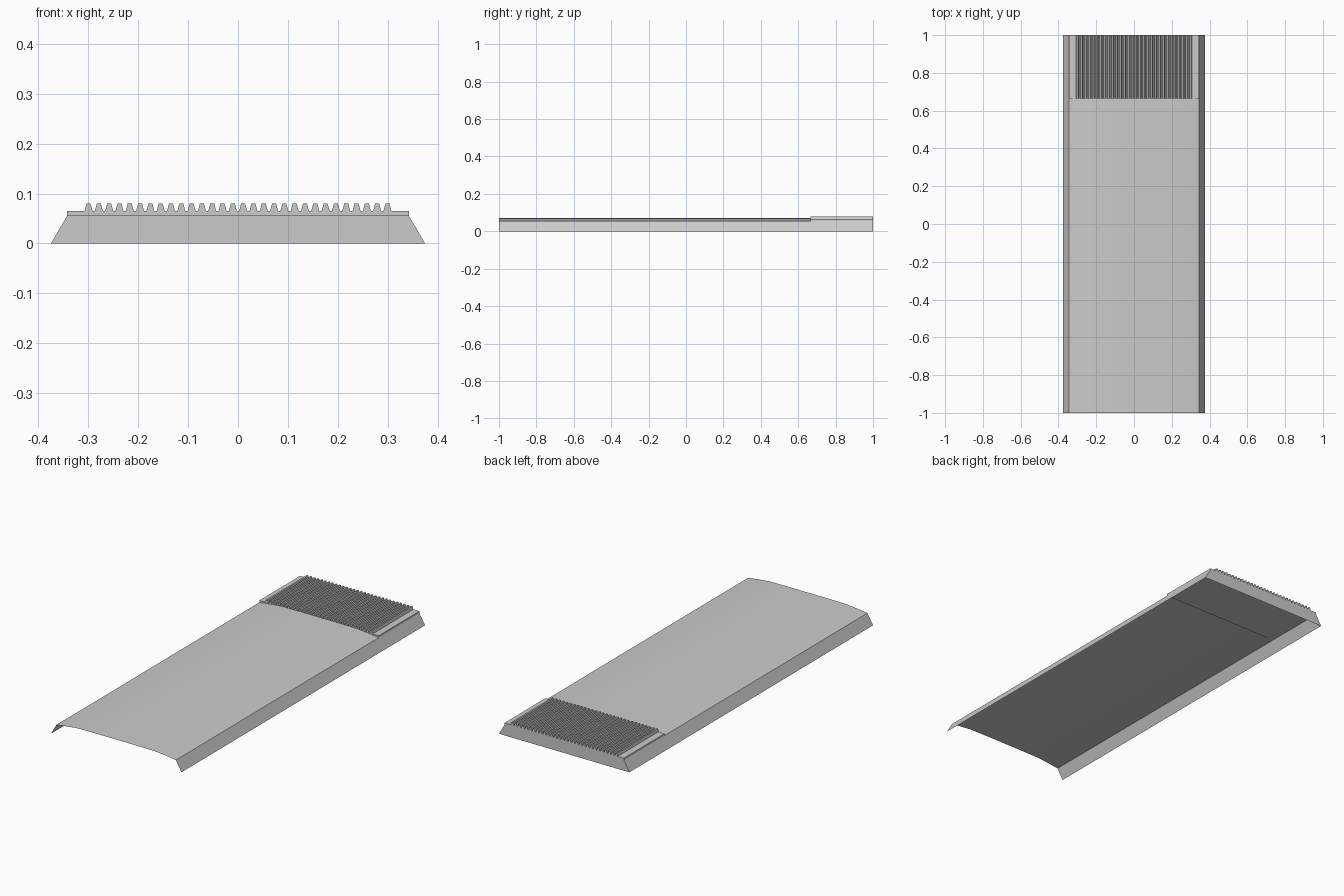
import bpy, math

if "Cube" in bpy.data.objects:
    bpy.data.objects.remove(bpy.data.objects["Cube"])


def make(name, verts, faces):
    mesh = bpy.data.meshes.new(name)
    mesh.from_pydata(verts, [], faces)
    mesh.update()
    obj = bpy.data.objects.new(name, mesh)
    bpy.context.collection.objects.link(obj)
    return obj


def extrude(name, profile, y0, y1, closed=False):
    """Sweep an x-z profile along y; a closed profile gets end caps."""
    n = len(profile)
    verts = [(x, y, z) for y in (y0, y1) for x, z in profile]
    faces = [(i, (i + 1) % n, (i + 1) % n + n, i + n)
             for i in range(n if closed else n - 1)]
    if closed:
        faces += [tuple(reversed(range(n))), tuple(range(n, 2 * n))]
    return make(name, verts, faces)


STEP = 0.665   # where the raised rear deck begins

# Gently crowned thin top sheet
half = [(-0.343, 0.055), (-0.28, 0.063), (-0.22, 0.069), (-0.11, 0.07)]
crown = half + [(-x, z) for x, z in reversed(half)]
top = extrude("top_sheet", crown, -1, STEP)
bpy.context.view_layer.objects.active = top
top.select_set(True)
bpy.ops.object.shade_smooth_by_angle(angle=math.radians(30))

# Sloping side flanges
extrude("left_flange", [(-0.375, 0), (-0.343, 0.055)], -1, 1)
extrude("right_flange", [(0.343, 0.055), (0.375, 0)], -1, 1)

# Rear end wall
make("rear_wall", [(-0.375, 1, 0), (-0.343, 1, 0.055),
                   (0.343, 1, 0.055), (0.375, 1, 0)], [(0, 1, 2, 3)])

# Flat raised rear deck
extrude("rear_deck", [(-0.343, 0.055), (-0.343, 0.065),
                      (0.343, 0.065), (0.343, 0.055)], STEP, 1, True)

# Row of tapered grip ribs on the deck
COUNT, WIDTH = 30, 0.62
pitch = WIDTH / COUNT
rib = [(-0.008, 0.065), (-0.004, 0.08), (0.004, 0.08), (0.008, 0.065)]
for i in range(COUNT):
    cx = -WIDTH / 2 + pitch * (i + 0.5)
    extrude(f"grip_rib_{i + 1}", [(cx + x, z) for x, z in rib], STEP, 1, True)
